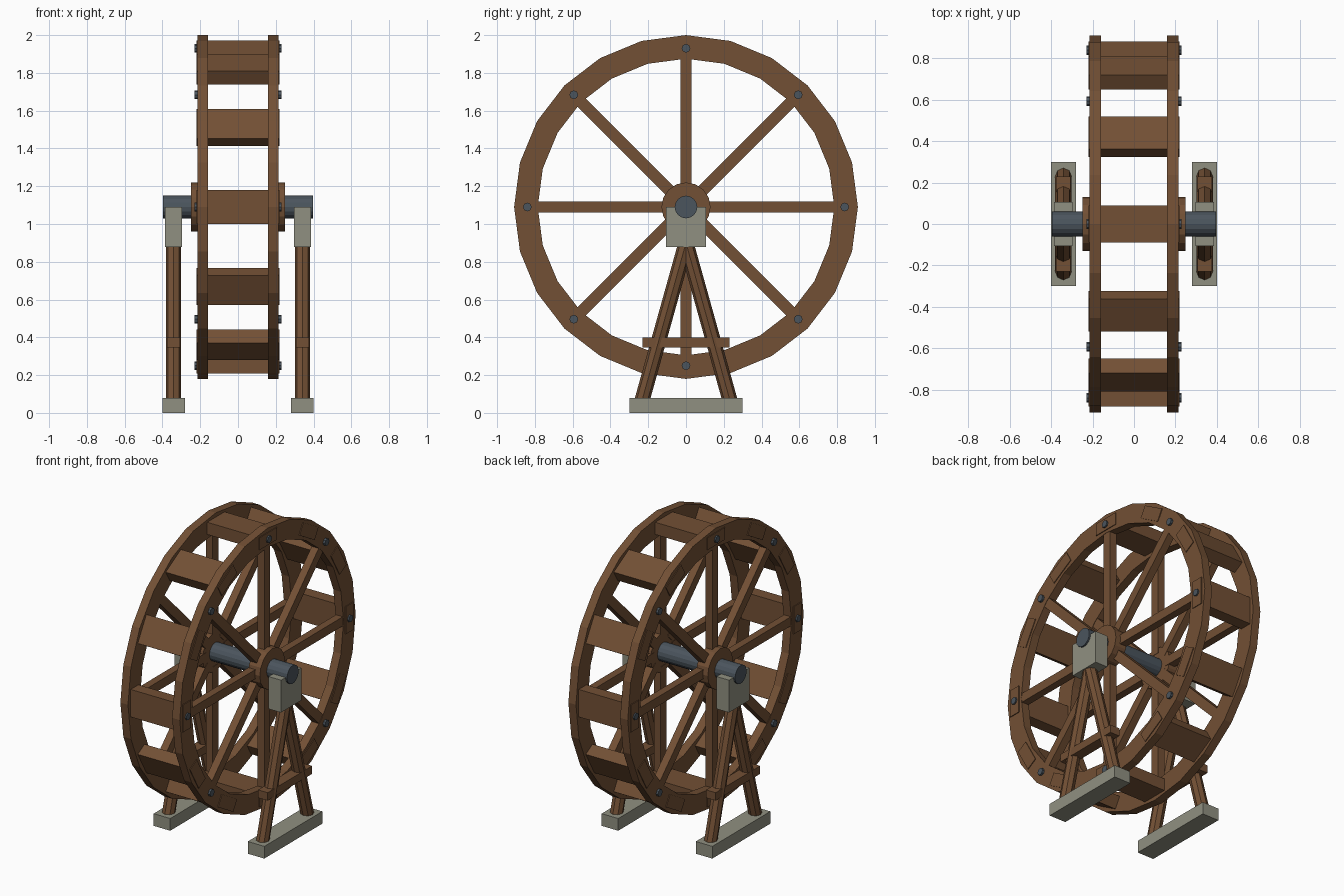
import bpy, bmesh
from math import sin, cos, pi, radians
from mathutils import Matrix, Vector

if "Cube" in bpy.data.objects:
    bpy.data.objects.remove(bpy.data.objects["Cube"])

C = Vector((0, 0, 1.09))   # wheel centre


def material(name, rgb):
    m = bpy.data.materials.new(name)
    m.diffuse_color = (*rgb, 1)
    m.use_nodes = True
    m.node_tree.nodes["Principled BSDF"].inputs["Base Color"].default_value = m.diffuse_color
    return m


WOOD = material("wood", (0.17, 0.08, 0.035))
STONE = material("stone", (0.28, 0.28, 0.22))
IRON = material("iron", (0.07, 0.09, 0.11))


def finish(name, bm, mat):
    bmesh.ops.recalc_face_normals(bm, faces=bm.faces)
    me = bpy.data.meshes.new(name)
    bm.to_mesh(me)
    bm.free()
    me.materials.append(mat)
    ob = bpy.data.objects.new(name, me)
    bpy.context.collection.objects.link(ob)
    return ob


def box(name, size, mat, at=(0, 0, 0), rot=0, pivot=None):
    """Box placed at 'at', then turned about the x axis through pivot."""
    bm = bmesh.new()
    m = Matrix.Translation(at) @ Matrix.Diagonal((*size, 1))
    if pivot is not None:
        m = Matrix.Translation(pivot) @ Matrix.Rotation(rot, 4, 'X') @ m
    bmesh.ops.create_cube(bm, size=1, matrix=m)
    return finish(name, bm, mat)


def rod(name, a, b, r, sides, mat, twist=0):
    """Prism with flat ends from a to b."""
    a, b = Vector(a), Vector(b)
    d = b - a
    m = (Matrix.Translation((a + b) / 2) @ d.to_track_quat('Z', 'X').to_matrix().to_4x4()
         @ Matrix.Rotation(twist, 4, 'Z'))
    bm = bmesh.new()
    bmesh.ops.create_cone(bm, cap_ends=True, segments=sides, radius1=r, radius2=r,
                          depth=d.length, matrix=m)
    return finish(name, bm, mat)


def ring(name, x0, x1, r_in, r_out, n, mat):
    """Flat faced ring around the x axis."""
    bm = bmesh.new()
    section = [(x0, r_in), (x1, r_in), (x1, r_out), (x0, r_out)]
    loops = []
    for i in range(n):
        a = 2 * pi * i / n
        loops.append([bm.verts.new(C + Vector((x, r * sin(a), r * cos(a)))) for x, r in section])
    for i in range(n):
        p, q = loops[i], loops[(i + 1) % n]
        for k in range(4):
            bm.faces.new((p[k], p[(k + 1) % 4], q[(k + 1) % 4], q[k]))
    return finish(name, bm, mat)


# axle through both hubs and bearings
rod("axle", C - Vector((0.397, 0, 0)), C + Vector((0.397, 0, 0)), 0.06, 16, IRON)

# paddles between the two rims
for i in range(12):
    box("paddle", (0.44, 0.18, 0.08), WOOD, (0, 0, 0.842), radians(30 * i), C)

for s in (-1, 1):
    # rim and hub
    ring("rim", s * 0.16, s * 0.215, 0.785, 0.91, 24, WOOD)
    rod("hub", C + Vector((s * 0.165, 0, 0)), C + Vector((s * 0.249, 0, 0)), 0.13, 16, WOOD)

    # spokes and rim bolts
    for i in range(8):
        a = radians(45 * i)
        box("spoke", (0.05, 0.06, 0.72), WOOD, (s * 0.1875, 0, 0.45), a, C)
        p = C + Vector((0, -0.84 * sin(a), 0.84 * cos(a)))
        rod("bolt", p + Vector((s * 0.18, 0, 0)), p + Vector((s * 0.23, 0, 0)), 0.023, 8, IRON)

    # stand: foot, bearing block, legs and brace
    x = s * 0.341
    box("foot", (0.12, 0.6, 0.08), STONE, (x, 0, 0.04))
    box("bearing_block", (0.09, 0.212, 0.212), STONE, (x, 0, 0.984))
    for t in (-1, 1):
        rod("leg", (x, t * 0.24, 0.04), (x, 0, 0.9), 0.04, 8, WOOD)
    box("brace", (0.07, 0.46, 0.052), WOOD, (x, 0, 0.372))
